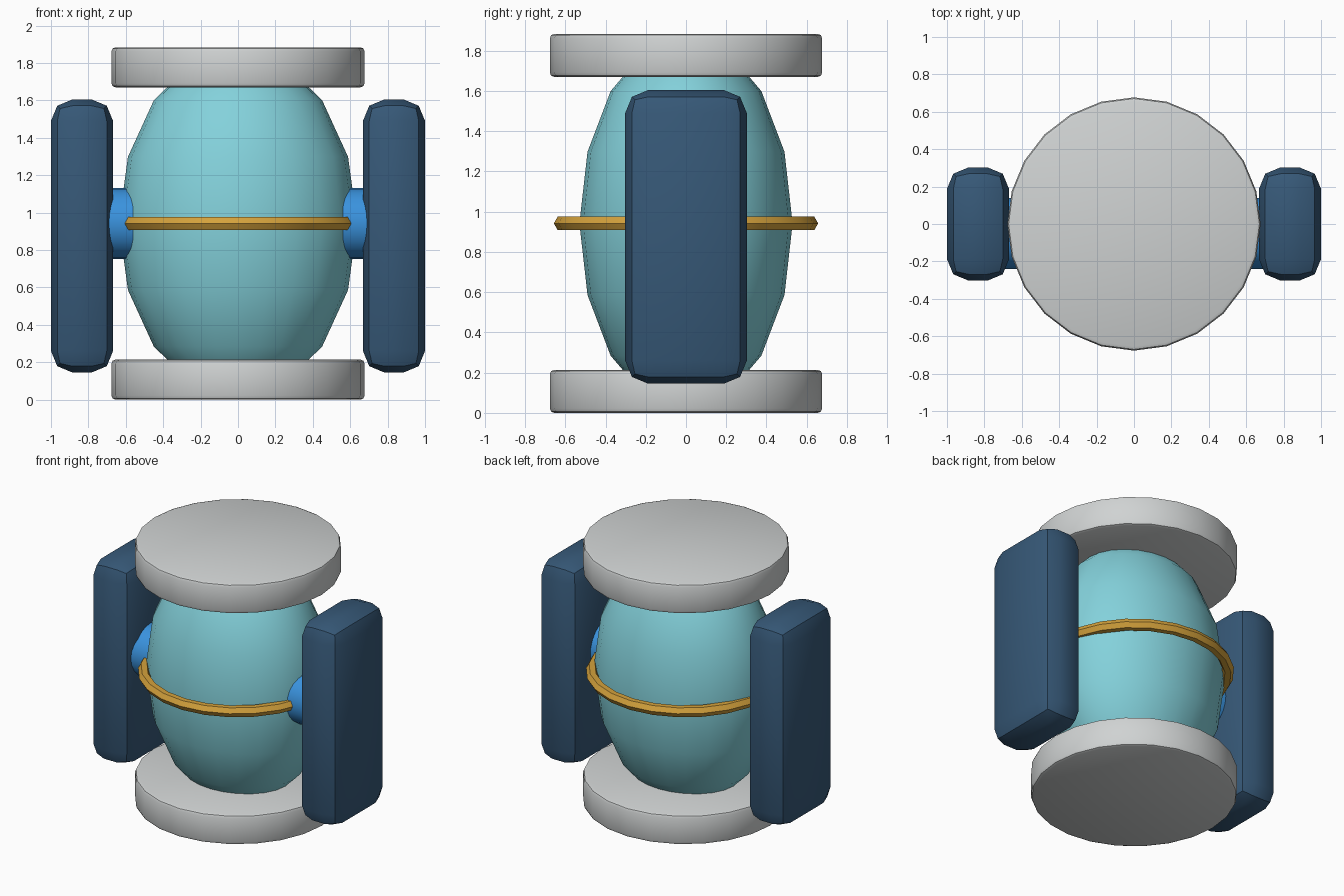
import bpy, math

if "Cube" in bpy.data.objects:
    bpy.data.objects.remove(bpy.data.objects["Cube"])

MID = 0.942  # height of the model's centre


def material(name, rgb):
    m = bpy.data.materials.new(name)
    m.diffuse_color = (*rgb, 1.0)
    m.use_nodes = True
    m.node_tree.nodes["Principled BSDF"].inputs["Base Color"].default_value = m.diffuse_color
    return m


grey = material("light_grey", (0.63, 0.65, 0.65))
teal = material("pale_teal", (0.23, 0.64, 0.71))
navy = material("navy", (0.037, 0.098, 0.185))
blue = material("bright_blue", (0.042, 0.29, 0.73))
gold = material("gold", (0.66, 0.36, 0.045))


def finish(name, mat, scale=None, bevel=0.0, segments=2):
    """Name, colour, scale, bevel and smooth the active object."""
    ob = bpy.context.object
    ob.name = ob.data.name = name
    ob.data.materials.append(mat)
    if scale:
        ob.scale = scale
    bpy.ops.object.transform_apply(location=False, rotation=True, scale=True)
    if bevel:
        mod = ob.modifiers.new("bevel", 'BEVEL')
        mod.width = bevel
        mod.segments = segments
        mod.limit_method = 'ANGLE'
        mod.angle_limit = math.radians(40)
        bpy.ops.object.modifier_apply(modifier=mod.name)
    bpy.ops.object.shade_smooth_by_angle(angle=math.radians(32))
    return ob


# Egg-shaped body
bpy.ops.mesh.primitive_uv_sphere_add(segments=24, ring_count=8, radius=1,
                                     location=(0, 0, MID))
finish("body", teal, (0.637, 0.53, 0.93))

# Thick discs at the bottom and the top
for name, z in (("base_disc", 0.107), ("top_disc", 1.777)):
    bpy.ops.mesh.primitive_cylinder_add(vertices=24, radius=0.677, depth=0.214,
                                        location=(0, 0, z))
    finish(name, grey, bevel=0.022, segments=2)

# Hoop around the waist
bpy.ops.mesh.primitive_torus_add(major_segments=24, minor_segments=6,
                                 major_radius=0.618, minor_radius=0.039,
                                 location=(0, 0, MID))
finish("waist_hoop", gold)
bpy.ops.object.shade_smooth()

# Side hubs and rounded side panels
for side, s in (("left", -1), ("right", 1)):
    bpy.ops.mesh.primitive_cylinder_add(vertices=24, radius=0.19, depth=0.28,
                                        location=(s * 0.61, -0.05, MID),
                                        rotation=(0, math.pi / 2, 0))
    finish(side + "_hub", blue)
    bpy.ops.mesh.primitive_cube_add(size=1, location=(s * 0.834, 0, 0.875))
    finish(side + "_panel", navy, (0.332, 0.605, 1.46), bevel=0.115, segments=2)
